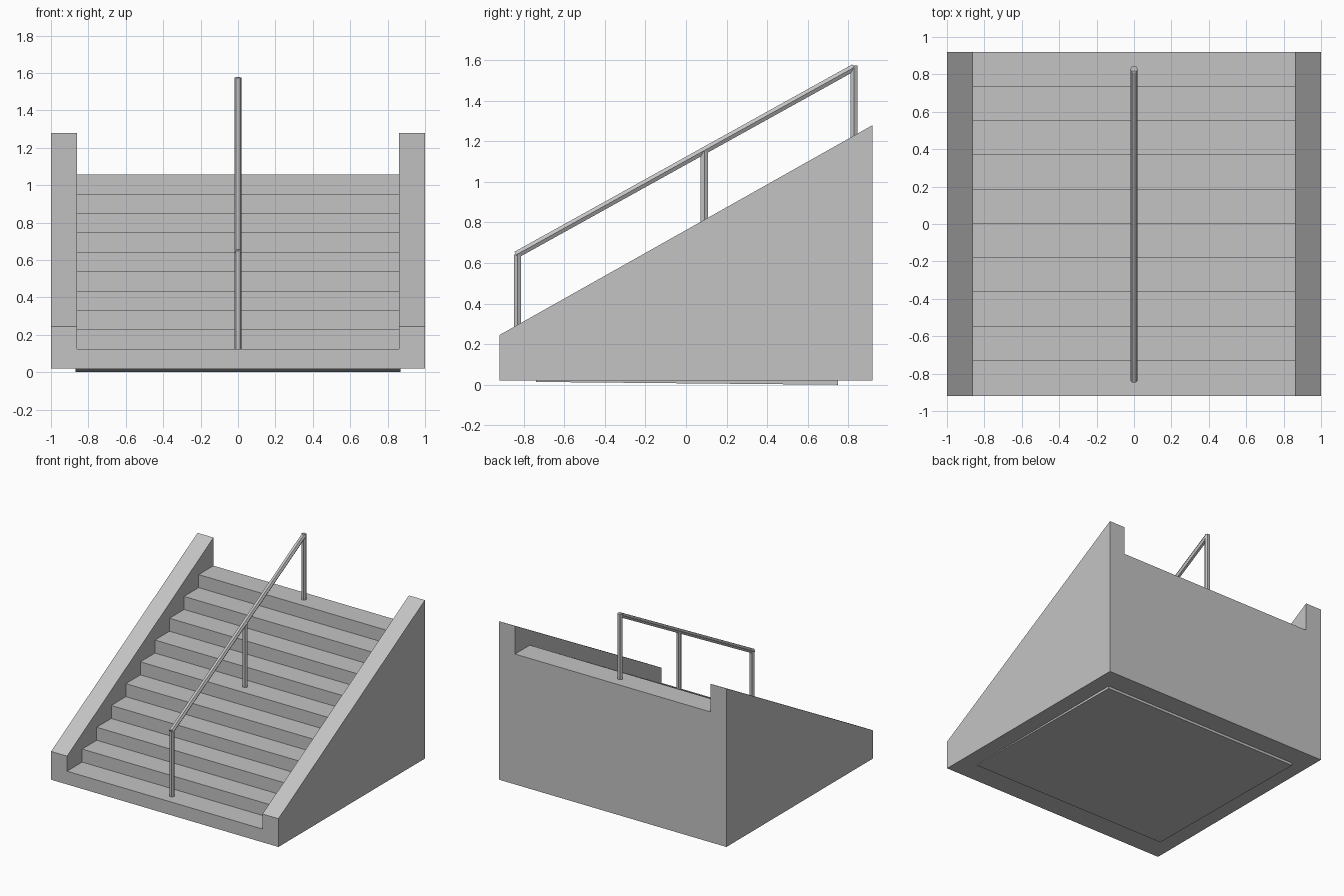
import bpy
import bmesh
from mathutils import Vector

cube = bpy.data.objects.get("Cube")
if cube:
    bpy.data.objects.remove(cube, do_unlink=True)


def make_material(name, value):
    mat = bpy.data.materials.new(name)
    mat.use_nodes = True
    color = (value, value, value, 1)
    mat.diffuse_color = color
    mat.node_tree.nodes["Principled BSDF"].inputs["Base Color"].default_value = color
    return mat


concrete = make_material("concrete grey", 0.55)


def add_object(name, bm):
    bmesh.ops.recalc_face_normals(bm, faces=bm.faces)
    mesh = bpy.data.meshes.new(name)
    bm.to_mesh(mesh)
    bm.free()
    mesh.materials.append(concrete)
    obj = bpy.data.objects.new(name, mesh)
    bpy.context.collection.objects.link(obj)
    return obj


def side_prism(name, profile, half_width):
    """Extrude a (y, z) side profile across x."""
    bm = bmesh.new()
    face = bm.faces.new([bm.verts.new((-half_width, y, z)) for y, z in profile])
    result = bmesh.ops.extrude_face_region(bm, geom=[face])
    moved = [v for v in result["geom"] if isinstance(v, bmesh.types.BMVert)]
    bmesh.ops.translate(bm, verts=moved, vec=(2 * half_width, 0, 0))
    return add_object(name, bm)


def hex_bar(name, start, end, radius=0.02):
    """Six-sided bar between two points, with corners towards the sides."""
    start, end = Vector(start), Vector(end)
    axis = end - start
    bm = bmesh.new()
    bmesh.ops.create_cone(bm, cap_ends=True, segments=6, radius1=radius,
                          radius2=radius, depth=axis.length)
    # Put a corner on the x axis, then tilt in the side plane only
    corner = max(bm.verts, key=lambda v: v.co.x).co
    if abs(corner.y) > radius * 0.1:
        for v in bm.verts:
            v.co.x, v.co.y = v.co.y, -v.co.x
    tilt = Vector((0, 0, 1)).rotation_difference(axis)
    for v in bm.verts:
        v.co = tilt @ v.co + (start + end) / 2
    return add_object(name, bm)


# Main dimensions
END = 0.92
BASE = 0.02
STEPS = 10
FIRST_TREAD, RISE = 0.125, 0.1035
FIRST_RISER, RUN = -0.73, 0.183


def tread_height(i):
    return FIRST_TREAD + i * RISE


# Sloped block with side walls, the stairwell cut out of its middle
block = side_prism("stair_block", [(-END, BASE), (END, BASE), (END, 1.28), (-END, 0.245)], 1.0)

steps = [(-1.1, tread_height(0))]
for i in range(STEPS - 1):
    y = FIRST_RISER + i * RUN
    steps += [(y, tread_height(i)), (y, tread_height(i + 1))]
steps += [(1.1, tread_height(STEPS - 1)), (1.1, 1.6), (-1.1, 1.6)]
cutter = side_prism("stairwell_cutter", steps, 0.86)
cutter.hide_render = True

cut = block.modifiers.new("stairwell", "BOOLEAN")
cut.operation = "DIFFERENCE"
cut.solver = "EXACT"
cut.object = cutter
bpy.context.view_layer.objects.active = block
bpy.ops.object.modifier_apply(modifier=cut.name)
bpy.data.objects.remove(cutter, do_unlink=True)

# Thin tilted plate under the block
side_prism("base_plate", [(-0.74, BASE), (0.75, BASE), (0.75, 0), (-0.74, 0.014)], 0.87)

# Central handrail and its posts
rail_start = Vector((0, -0.838, 0.64))
rail_end = Vector((0, 0.828, 1.564))
hex_bar("handrail", rail_start, rail_end)

for name, y, tread, top in (("front_post", -0.83, 0, 0.642),
                            ("middle_post", 0.09, 5, 1.155),
                            ("back_post", 0.828, 9, 1.575)):
    hex_bar(name, (0, y, tread_height(tread)), (0, y, top))
